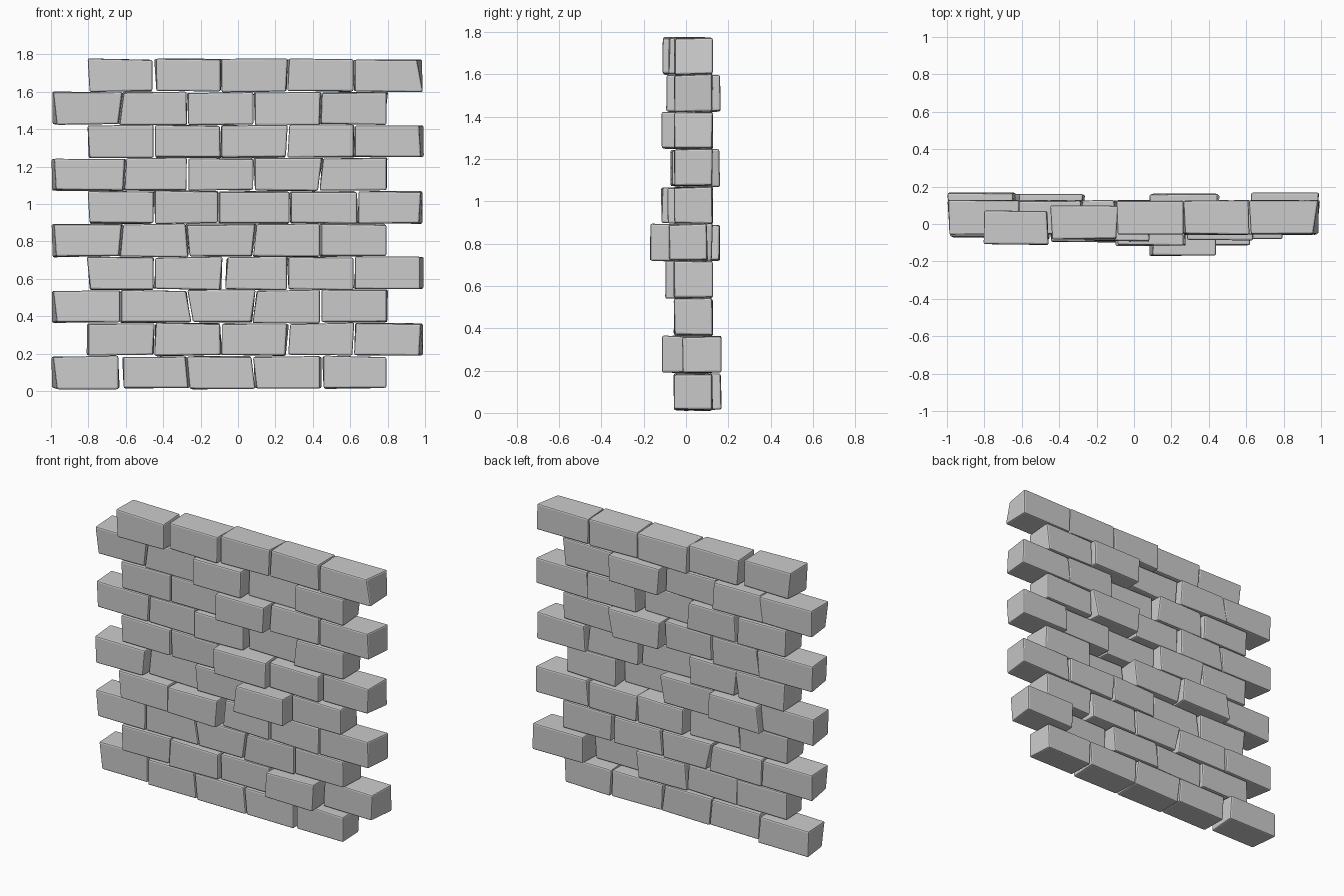
import bpy, bmesh, random
from mathutils import Vector

if "Cube" in bpy.data.objects:
    bpy.data.objects.remove(bpy.data.objects["Cube"])

random.seed(4)
ROWS, COLS = 10, 5
PITCH_X, PITCH_Z = 0.356, 0.1765
GAP, DEPTH = 0.004, 0.18

# bricks that stand forward or back: (row, column) -> y of the front face
FRONT = {(0, 0): -0.015, (1, 4): -0.015, (1, 3): -0.115, (1, 1): -0.07,
         (3, 1): -0.095, (3, 0): -0.08, (4, 0): -0.07, (4, 1): -0.02, (4, 3): -0.17,
         (4, 4): -0.08, (5, 2): -0.115, (5, 3): -0.085, (6, 2): -0.07,
         (6, 3): -0.02, (7, 2): -0.115, (8, 2): -0.09, (8, 3): -0.02,
         (9, 0): -0.11, (9, 1): -0.08}

# joints that lean on the front face: (row, joint) -> top x minus bottom x
LEAN = {(0, 0): -.022, (0, 2): -.015, (0, 3): -.02, (0, 5): 0, (1, 1): .01,
        (1, 3): .01, (1, 4): .01, (1, 5): .01, (2, 0): -.02, (2, 2): -.03,
        (2, 3): .025, (3, 0): -.02, (3, 2): .015, (4, 0): -.012, (4, 1): .015,
        (4, 2): -.014, (4, 3): .018, (5, 0): -.01, (5, 5): .01, (6, 0): -.01,
        (6, 1): .01, (6, 4): .02, (7, 0): -.01, (7, 3): .01, (7, 5): -.01,
        (8, 0): -.02, (8, 1): .022, (8, 4): .005, (9, 0): -.01, (9, 3): .01,
        (9, 5): -.032}

# joints displaced from the regular spacing
SHIFT = {(3, 2): .015, (5, 2): -.012, (5, 3): .015, (5, 4): .02,
         (6, 1): .02, (0, 4): .005, (2, 2): .01}

# wider open gaps between bricks
OPEN = {(0, 1): .014, (3, 2): .014, (1, 3): .008, (9, 1): .01, (0, 4): .01}


def jitter(a):
    return random.uniform(-a, a)


def joint_x(row, j, up):
    start = -0.803 if row % 2 else -0.982
    return (start + PITCH_X * j + SHIFT.get((row, j), 0)
            + LEAN.get((row, j), 0) * (0.5 if up else -0.5))


def brick(row, col):
    """One skewed, bevelled block."""
    bm = bmesh.new()
    bmesh.ops.create_cube(bm, size=1)
    y0 = FRONT.get((row, col), -0.055)
    z0 = 0.012 + row * PITCH_Z
    for v in bm.verts:
        right, back, up = v.co.x > 0, v.co.y > 0, v.co.z > 0
        j = col + (1 if right else 0)
        gap = OPEN.get((row, j), GAP)
        x = joint_x(row, j, up) + (-gap if right else gap)
        if back:
            x += jitter(0.012)
            if col == 0 and not right and row % 2 == 0:
                x = -0.995 + jitter(0.004)
            if col == COLS - 1 and right and row % 2:
                x = 0.99 + jitter(0.006)
        y = y0 + (DEPTH if back else 0) + jitter(0.004)
        z = z0 + (PITCH_Z - 0.003 if up else 0.001) + jitter(0.005)
        v.co = Vector((x, y, max(z, 0.003 if row == 0 else z)))
    bmesh.ops.recalc_face_normals(bm, faces=bm.faces)
    bmesh.ops.bevel(bm, geom=list(bm.edges), offset=0.009, segments=2,
                    profile=0.5, affect='EDGES')
    mesh = bpy.data.meshes.new("brick")
    bm.to_mesh(mesh)
    bm.free()
    ob = bpy.data.objects.new(f"brick_row{row + 1}_{col + 1}", mesh)
    bpy.context.collection.objects.link(ob)


# running-bond wall, alternate courses shifted half a brick
for r in range(ROWS):
    for c in range(COLS):
        brick(r, c)
